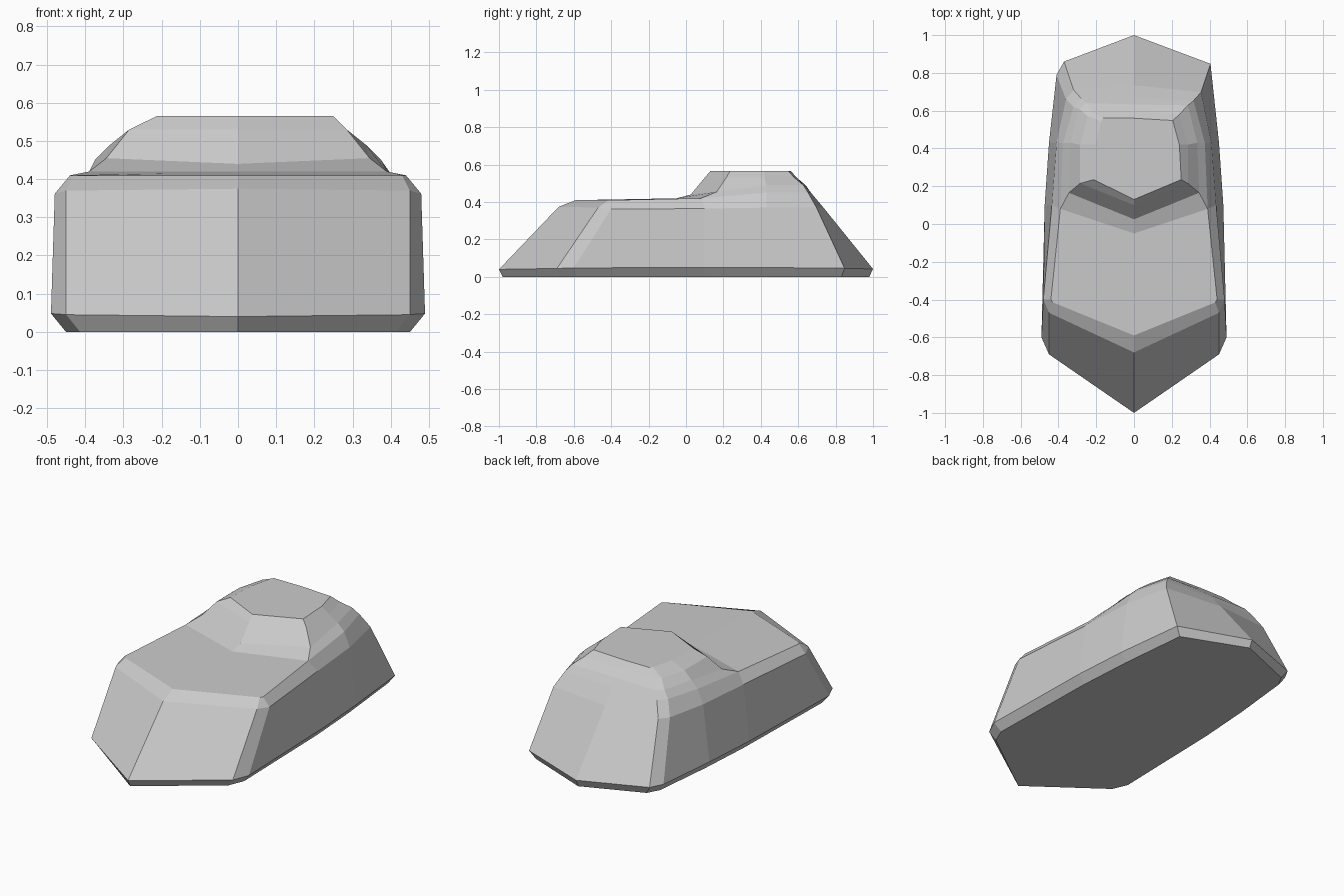
import bpy, bmesh

if "Cube" in bpy.data.objects:
    bpy.data.objects.remove(bpy.data.objects["Cube"])

# Half outlines run from the front centre, along one side, to the rear centre.
sill = [(0, -1, .04), (.45, -.69, .045), (.49, -.6, .048), (.473, .1, .05),
        (.45, .43, .05), (.41, .79, .048), (.37, .86, .046), (0, 1, .042)]
base = [(x * .92, y * .98, 0) for x, y, z in sill]
shoulder = [(0, -.68, .375), (.45, -.47, .37), (.48, -.4, .362), (.435, .1, .365),
            (.41, .43, .37), (.36, .66, .37), (.32, .71, .37), (0, .735, .37)]
deck = [(0, -.59, .41), (.43, -.415, .41), (.44, -.4, .41), (.39, .08, .42),
        (.375, .43, .45), (.32, .62, .45), (.28, .665, .45), (0, .668, .45)]

# Cabin outlines start at the foot of the windscreen.
cabin_foot = [(0, -.05, .42)] + deck[3:]
cabin_low = [(0, .025, .44), (.345, .165, .455), (.335, .43, .49),
             (.29, .61, .49), (.25, .64, .49), (0, .633, .49)]
cabin_high = [(0, .1, .53), (.285, .215, .53), (.285, .42, .53),
              (.245, .57, .53), (.22, .592, .53), (0, .594, .53)]
roof = [(0, .13, .565), (.25, .235, .565), (.24, .42, .565),
        (.21, .545, .565), (.2, .56, .565), (0, .56, .565)]


def ring(bm, half, left_trim=0):
    """Closed ring: the right rear corner is sharp, the left one chamfered."""
    right = list(half)
    a, b = half[-3], half[-2]
    right[-3] = right[-2] = (a[0] - .005, b[1] - .012, b[2])
    left = [(-x + left_trim, y, z) for x, y, z in half[-2:0:-1]]
    return [bm.verts.new(p) for p in right + left]


def bridge(bm, lower, upper):
    n = len(lower)
    for i in range(n):
        j = (i + 1) % n
        bm.faces.new((lower[i], lower[j], upper[j], upper[i]))


bm = bmesh.new()

# Lower body
rings = [ring(bm, h) for h in (base, sill, shoulder, deck)]
for lo, hi in zip(rings, rings[1:]):
    bridge(bm, lo, hi)
bm.faces.new(rings[0][::-1])

# Cabin, with a wider chamfer along the left roof edge
upper = [ring(bm, cabin_foot), ring(bm, cabin_low), ring(bm, cabin_high),
         ring(bm, roof, .037)]
for lo, hi in zip(upper, upper[1:]):
    bridge(bm, lo, hi)
bm.faces.new(upper[-1])

# Two hood panels joining body and cabin
d, c = rings[-1], upper[0]
bm.faces.new((d[0], d[1], d[2], d[3], c[0]))
bm.faces.new((d[0], c[0], d[-3], d[-2], d[-1]))

bmesh.ops.remove_doubles(bm, verts=bm.verts[:], dist=.0005)
bmesh.ops.recalc_face_normals(bm, faces=bm.faces[:])
mesh = bpy.data.meshes.new("vehicle_body")
bm.to_mesh(mesh)
bm.free()
bpy.context.collection.objects.link(bpy.data.objects.new("vehicle_body", mesh))
